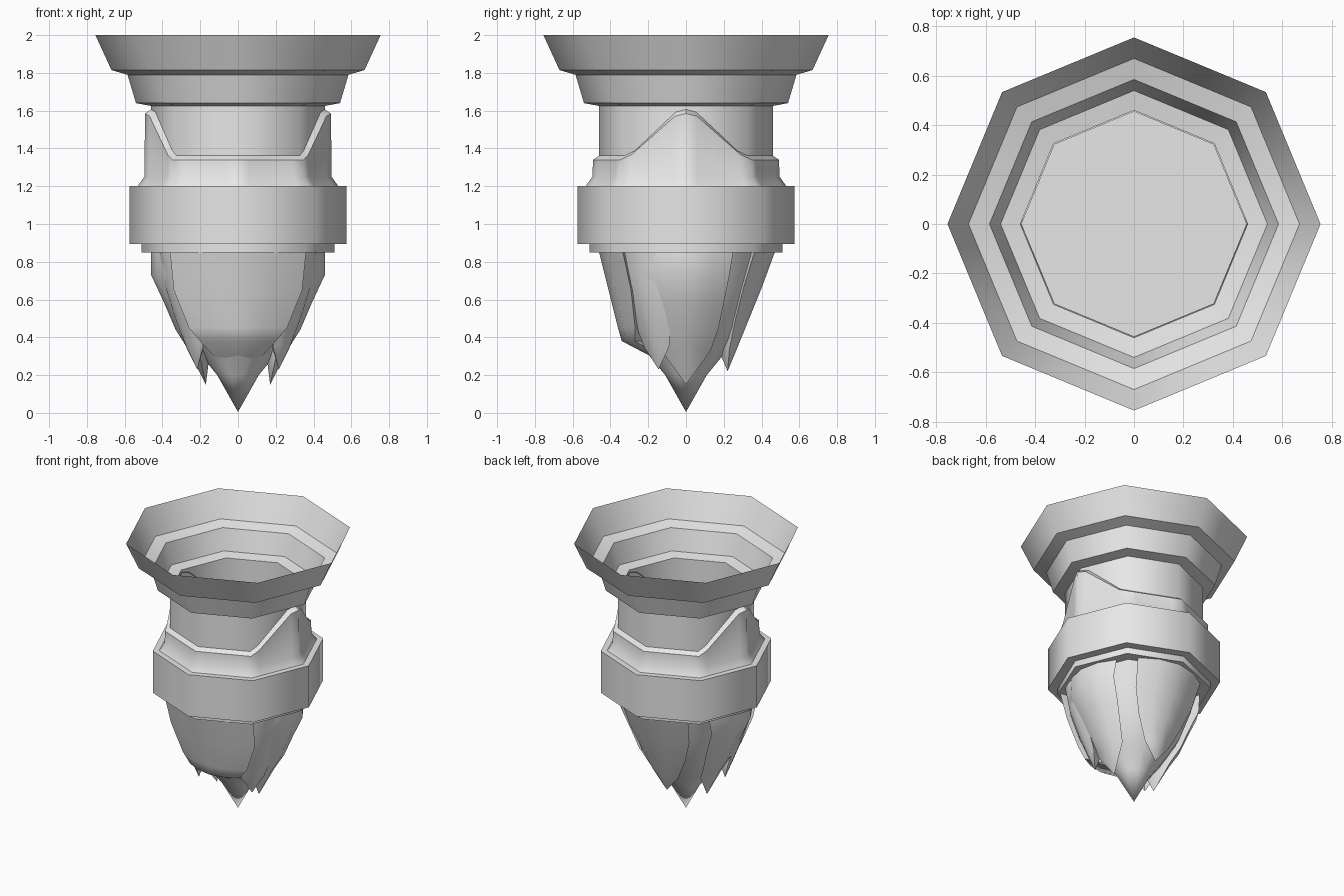
import bpy, bmesh, math
from mathutils import Vector

cube = bpy.data.objects.get("Cube")
if cube:
    bpy.data.objects.remove(cube, do_unlink=True)

grey = bpy.data.materials.new("stone grey")
grey.use_nodes = True
COLOUR = (0.8, 0.8, 0.8, 1)
grey.diffuse_color = COLOUR
grey.node_tree.nodes["Principled BSDF"].inputs["Base Color"].default_value = COLOUR


def loft(name, rows, cap_start=False, cap_end=False, fix_normals=False, smooth=46):
    """Bridge closed rows of points; a one-point row becomes a tip."""
    bm = bmesh.new()
    rings = [[bm.verts.new(p) for p in row] for row in rows]
    for a, b in zip(rings, rings[1:]):
        n = len(a)
        for i in range(n):
            j = (i + 1) % n
            if len(b) == 1:
                bm.faces.new((a[i], a[j], b[0]))
            else:
                bm.faces.new((a[i], a[j], b[j], b[i]))
    if cap_start:
        bm.faces.new(rings[0][::-1])
    if cap_end:
        bm.faces.new(rings[-1])
    if fix_normals:
        bmesh.ops.recalc_face_normals(bm, faces=bm.faces)
    else:
        bmesh.ops.reverse_faces(bm, faces=bm.faces)
    mesh = bpy.data.meshes.new(name)
    bm.to_mesh(mesh)
    bm.free()
    mesh.materials.append(grey)
    obj = bpy.data.objects.new(name, mesh)
    bpy.context.collection.objects.link(obj)
    bpy.ops.object.select_all(action='DESELECT')
    obj.select_set(True)
    bpy.context.view_layer.objects.active = obj
    bpy.ops.object.shade_smooth_by_angle(angle=math.radians(smooth))


def octagon(r, z, sub=1):
    """Octagon with corners on the axes, each side cut in sub pieces."""
    c = [Vector((r * math.cos(k * math.pi / 4), r * math.sin(k * math.pi / 4), z))
         for k in range(9)]
    return [c[k].lerp(c[k + 1], s / sub) for k in range(8) for s in range(sub)]


# Open stepped cup, with the hollow neck running down to its floor
cup = [(0.46, 0.86), (0.46, 1.625), (0.54, 1.64), (0.585, 1.79), (0.67, 1.815), (0.755, 2)]
loft("stepped_cup", [octagon(r, z) for r, z in reversed(cup)], cap_end=True)

# Band around the waist
band = [(0.53, 1.2), (0.575, 1.2), (0.575, 0.895), (0.51, 0.895), (0.51, 0.85), (0.44, 0.85)]
loft("waist_band", [octagon(r, z) for r, z in band], cap_end=True)


# Sleeve whose top edge rises to a peak on each side
def sleeve_row(r, z, rise):
    row = octagon(r, z, 6)
    for p in row:
        t = abs(p.y) / (r * math.sqrt(0.5))
        p.z += rise * min(1, max(0, (0.92 - t) / 0.8))
    return row


loft("peaked_sleeve", [sleeve_row(0.455, 1.365, 0.245), sleeve_row(0.492, 1.34, 0.245),
                       sleeve_row(0.496, 1.25, 0), sleeve_row(0.535, 1.195, 0)])

# Tapering core of the lower spike
core = [(0.43, 0.85), (0.375, 0.66), (0.3, 0.46), (0.2, 0.31), (0.11, 0.2)]
loft("spike_core", [octagon(r, z, 2) for r, z in core] + [[(0, 0, 0.005)]], smooth=60)


# Ridged shards: rows of (distance out, height, half width), ending in a tip
def shard(name, angle, spine, tip, curl=0.4):
    out = Vector((math.cos(angle), math.sin(angle), 0))
    side = Vector((-out.y, out.x, 0))

    def at(r, s, z):
        return out * r + side * s + Vector((0, 0, z))
    rows = [[at(r, 0, z), at(r - w * curl * 0.3, w * 0.55, z), at(r - w * curl, w, z),
             at(r - w * curl - 0.06, 0, z),
             at(r - w * curl, -w, z), at(r - w * curl * 0.3, -w * 0.55, z)]
            for r, z, w in spine]
    loft(name, rows + [[at(tip[0], 0, tip[1])]], cap_start=True, fix_normals=True, smooth=50)


# Broad front shard folding under to the lowest point
shard("front_shard", -math.pi / 2,
      [(0.46, 0.85, 0.36), (0.41, 0.65, 0.34), (0.36, 0.45, 0.26), (0.34, 0.38, 0.2),
       (0.13, 0.27, 0.1)], (0, 0.005), 0.35)

# Back shard hanging clear of the core
shard("back_shard", math.pi / 2,
      [(0.47, 0.85, 0.27), (0.4, 0.66, 0.24), (0.335, 0.5, 0.18), (0.27, 0.34, 0.1)],
      (0.22, 0.22))

# Side and front corner shards, mirrored
for label, sign in (("left", 1), ("right", -1)):
    def turn(deg):
        return math.radians(deg if sign > 0 else 180 - deg)
    shard(label + "_side_shard", turn(0),
          [(0.46, 0.85, 0.25), (0.46, 0.73, 0.23), (0.39, 0.58, 0.2), (0.33, 0.44, 0.17),
           (0.26, 0.33, 0.13)], (0.17, 0.15))
    shard(label + "_front_corner_shard", turn(-34),
          [(0.46, 0.85, 0.16), (0.43, 0.68, 0.15), (0.37, 0.5, 0.12), (0.31, 0.35, 0.08)],
          (0.26, 0.23))
